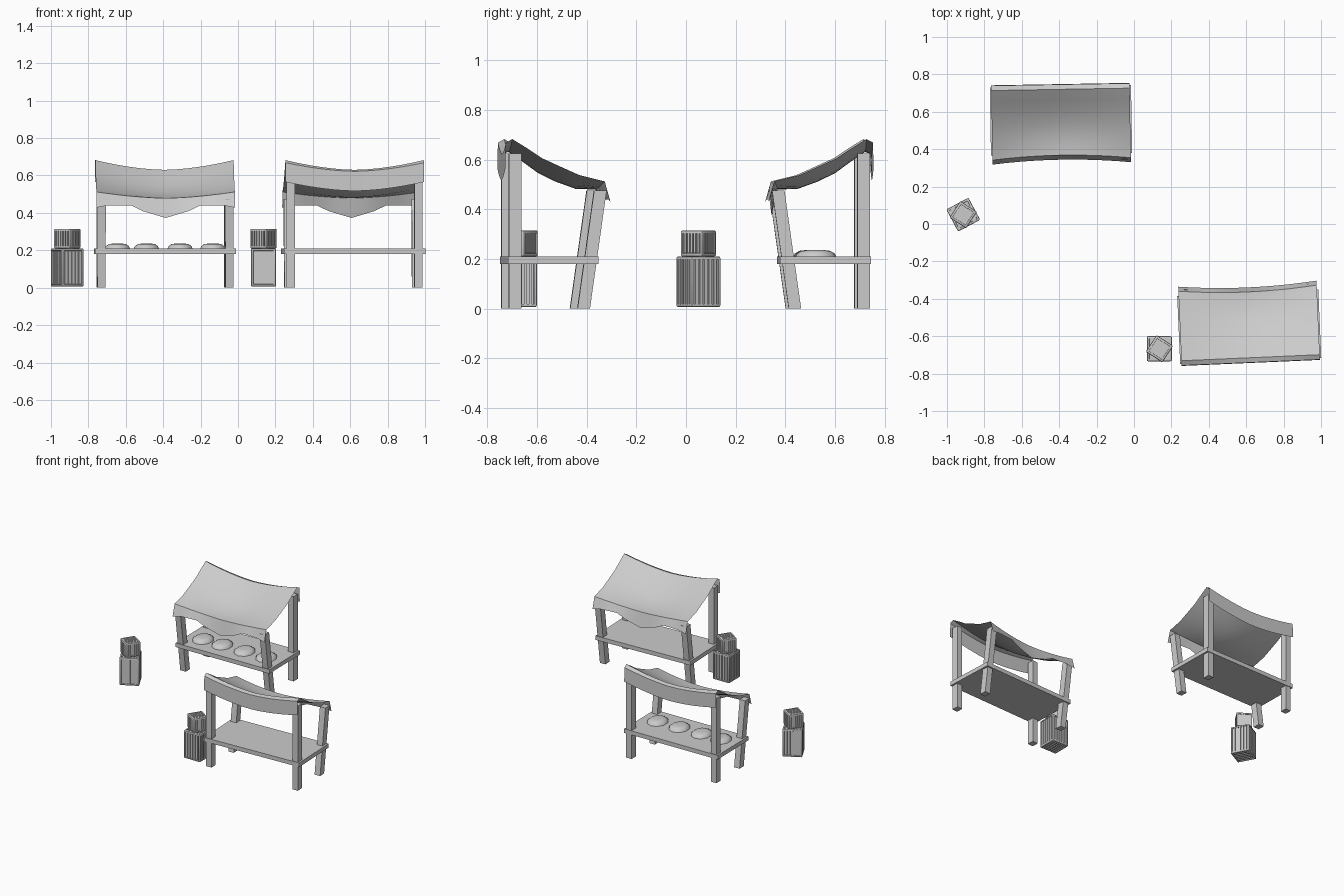
import bpy, bmesh
from math import radians, pi
from mathutils import Matrix, Vector

if "Cube" in bpy.data.objects:
    bpy.data.objects.remove(bpy.data.objects["Cube"], do_unlink=True)

GREY = (0.6, 0.6, 0.6, 1)
grey = bpy.data.materials.new("plain grey")
grey.use_nodes = True
grey.diffuse_color = GREY
grey.node_tree.nodes["Principled BSDF"].inputs["Base Color"].default_value = GREY


def finish(bm, name, place, smooth=None):
    """Turn a bmesh into a placed, coloured object."""
    mesh = bpy.data.meshes.new(name)
    bm.to_mesh(mesh)
    bm.free()
    mesh.materials.append(grey)
    obj = bpy.data.objects.new(name, mesh)
    bpy.context.collection.objects.link(obj)
    obj.matrix_world = place
    if smooth:
        bpy.ops.object.select_all(action='DESELECT')
        obj.select_set(True)
        bpy.context.view_layer.objects.active = obj
        bpy.ops.object.shade_smooth_by_angle(angle=radians(smooth))
    return obj


def add_box(bm, size, centre, turn=Matrix()):
    m = turn @ Matrix.Translation(centre) @ Matrix.Diagonal((*size, 1))
    return bmesh.ops.create_cube(bm, size=1, matrix=m)["verts"]


def placed(x, y, z, angle):
    return Matrix.Translation((x, y, z)) @ Matrix.Rotation(radians(angle), 4, 'Z')


# Stall posts: the back pair is upright, the front pair leans outwards
def post(name, place, x, y, height, lean):
    bm = bmesh.new()
    for v in add_box(bm, (0.044, 0.05, height), (x, y, height / 2)):
        if v.co.z > height / 2:
            v.co.y += lean
    finish(bm, name, place)


# Canopy rows from back hem to front hem: y, edge height, sag at the middle
CANOPY = [(0.218, 0.565, 0.048), (0.216, 0.668, 0.046), (0.190, 0.682, 0.052),
          (0.130, 0.645, 0.056), (0.070, 0.605, 0.060), (0.000, 0.573, 0.062),
          (-0.080, 0.537, 0.055), (-0.182, 0.512, 0.033), (-0.206, 0.428, 0.0)]


def canopy(name, place, width=0.74, columns=12):
    bm = bmesh.new()
    rows = []
    for i, (y, z, sag) in enumerate(CANOPY):
        row = []
        for c in range(columns + 1):
            u = 2 * c / columns - 1
            drop = sag * (1 - abs(u) ** 1.7)
            # the front hem hangs in a point at the middle
            if i == len(CANOPY) - 1:
                drop = 0.055 * max(0, 1 - abs(u) * 2) - 0.012 * (0.4 < abs(u) < 0.95)
            shift = 0.02 * (1 - u * u) if y < -0.15 else 0
            row.append(bm.verts.new((u * width / 2, y + shift, z - drop)))
        rows.append(row)
    for a, b in zip(rows, rows[1:]):
        for c in range(columns):
            bm.faces.new((a[c], b[c], b[c + 1], a[c + 1]))
    bmesh.ops.recalc_face_normals(bm, faces=bm.faces)
    if sum(f.normal.z for f in bm.faces) < 0:
        bmesh.ops.reverse_faces(bm, faces=bm.faces)
    finish(bm, name, place, 35)


def stall(label, x, y, angle):
    place = placed(x, y, 0, angle)
    for side, px in (("right", -0.342), ("left", 0.342)):
        post(f"{label}_back_post_{side}", place, px, 0.178, 0.625, 0)
        post(f"{label}_front_post_{side}", place, px, -0.098, 0.475, -0.067)
    bm = bmesh.new()
    add_box(bm, (0.755, 0.365, 0.03), (0, 0.025, 0.195))
    finish(bm, f"{label}_shelf", place)
    canopy(f"{label}_canopy", place)
    return place


# Low heap of goods with a flattened top
def heap(name, place, x):
    bm = bmesh.new()
    bmesh.ops.create_uvsphere(bm, u_segments=10, v_segments=8, radius=1)
    bmesh.ops.delete(bm, geom=[v for v in bm.verts if v.co.z < -0.1], context='VERTS')
    for v in bm.verts:
        v.co = Vector((x + v.co.x * 0.07, -0.012 + v.co.y * 0.082,
                       0.209 + min(v.co.z * 0.033, 0.027)))
    finish(bm, name, place, 40)


# Slatted crate: rounded frame with sunk panels and upright slats
def crate(name, place, side, height, slats=5):
    bm = bmesh.new()
    add_box(bm, (side, side, height), (0, 0, height / 2))
    bmesh.ops.bevel(bm, geom=bm.edges[:], offset=0.007, segments=2,
                    profile=0.5, affect='EDGES')
    panels = [f for f in bm.faces if f.calc_area() > side * side * 0.4]
    bmesh.ops.inset_individual(bm, faces=panels, thickness=0.007, depth=0)
    bmesh.ops.inset_individual(bm, faces=panels, thickness=0.001, depth=-0.008)
    inner = side - 0.03
    step = inner / slats
    for k in range(slats):
        s = (k - (slats - 1) / 2) * step
        for quarter in range(4):
            add_box(bm, (step * 0.62, 0.009, height - 0.026),
                    (s, -side / 2 + 0.006, height / 2),
                    Matrix.Rotation(quarter * pi / 2, 4, 'Z'))
        for z in (0.006, height - 0.006):
            add_box(bm, (step * 0.62, side - 0.026, 0.009), (s, 0, z))
    finish(bm, name, place, 40)


def crate_stack(label, x, y, lower_angle, upper_angle):
    crate(f"{label}_lower_crate", placed(x, y, 0.006, lower_angle), 0.134, 0.204)
    crate(f"{label}_upper_crate", placed(x, y, 0.21, upper_angle), 0.106, 0.105)


back_place = stall("back_stall", -0.39, 0.53, 1)
stall("front_stall", 0.615, -0.525, 182.5)
for n, hx in enumerate((-0.255, -0.1, 0.08, 0.255)):
    heap(f"goods_heap_{n + 1}", back_place, hx)
crate_stack("back", -0.913, 0.05, 28, -33)
crate_stack("front", 0.136, -0.667, 0, -33)
